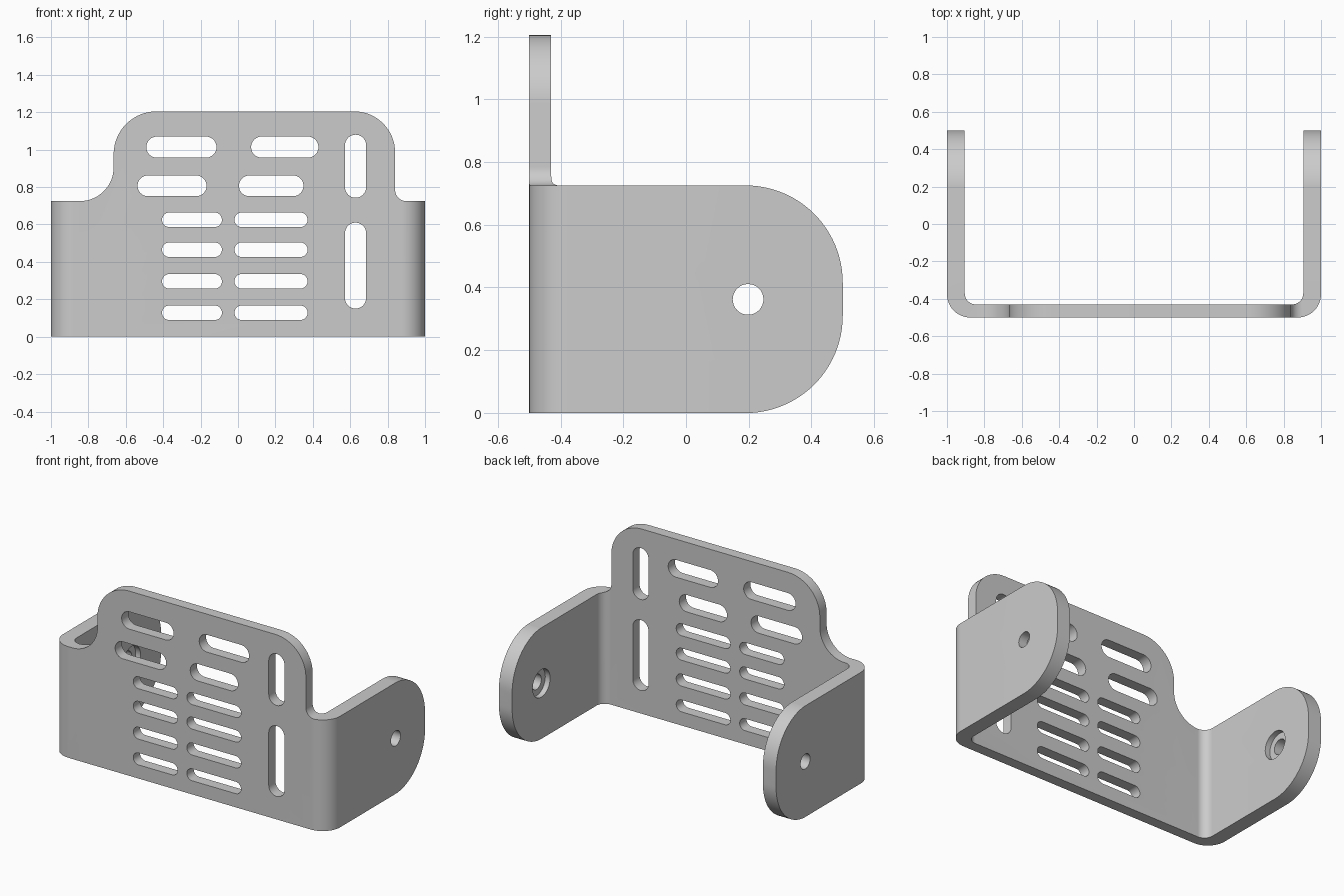
import bpy, bmesh, math
from mathutils import Vector

if "Cube" in bpy.data.objects:
    bpy.data.objects.remove(bpy.data.objects["Cube"])

grey = bpy.data.materials.new("light_grey")
grey.diffuse_color = (0.6, 0.6, 0.6, 1)
grey.use_nodes = True
grey.node_tree.nodes["Principled BSDF"].inputs["Base Color"].default_value = grey.diffuse_color


def arc(cx, cy, r, a0, a1, n=16):
    """Points on an arc, angles in degrees."""
    return [(cx + r * math.cos(math.radians(a0 + (a1 - a0) * i / n)),
             cy + r * math.sin(math.radians(a0 + (a1 - a0) * i / n))) for i in range(n + 1)]


def prism(name, outlines, axis, lo, hi):
    """Extrude closed 2D outlines along an axis, from lo to hi."""
    place = {"x": lambda a, b, t: (t, a, b),
             "y": lambda a, b, t: (a, t, b),
             "z": lambda a, b, t: (a, b, t)}[axis]
    bm = bmesh.new()
    for pts in outlines:
        face = bm.faces.new([bm.verts.new(place(a, b, lo)) for a, b in pts])
        ext = bmesh.ops.extrude_face_region(bm, geom=[face])
        verts = [g for g in ext["geom"] if isinstance(g, bmesh.types.BMVert)]
        bmesh.ops.translate(bm, verts=verts, vec=Vector(place(0, 0, hi - lo)))
    bmesh.ops.recalc_face_normals(bm, faces=bm.faces)
    mesh = bpy.data.meshes.new(name)
    bm.to_mesh(mesh)
    bm.free()
    mesh.materials.append(grey)
    obj = bpy.data.objects.new(name, mesh)
    bpy.context.collection.objects.link(obj)
    return obj


def boolean(target, cutter, operation):
    """Apply a boolean and remove the cutter."""
    cutter.hide_render = True
    mod = target.modifiers.new(cutter.name, "BOOLEAN")
    mod.operation, mod.solver, mod.object = operation, "EXACT", cutter
    bpy.context.view_layer.objects.active = target
    bpy.ops.object.modifier_apply(modifier=mod.name)
    bpy.data.objects.remove(cutter)


def slot(x0, x1, z0, z1):
    """Rounded slot outline, long in either direction."""
    if x1 - x0 > z1 - z0:
        r, zc = (z1 - z0) / 2, (z0 + z1) / 2
        return arc(x1 - r, zc, r, -90, 90) + arc(x0 + r, zc, r, 90, 270)
    r, xc = (x1 - x0) / 2, (x0 + x1) / 2
    return arc(xc, z1 - r, r, 0, 180) + arc(xc, z0 + r, r, 180, 360)


# Bent U-shaped plate, seen from above
R, r = 0.125, 0.06
channel = ([(-1, 0.5)] + arc(-1 + R, -0.5 + R, R, 180, 270)
           + arc(1 - R, -0.5 + R, R, 270, 360) + [(1, 0.5), (0.905, 0.5)]
           + arc(0.905 - r, -0.43 + r, r, 360, 270)
           + arc(-0.905 + r, -0.43 + r, r, 270, 180) + [(-0.905, 0.5)])
bracket = prism("bracket", [channel], "z", 0, 1.4)

# Front outline: low arms, raised rounded back plate
front = ([(-1.2, -0.2), (1.2, -0.2), (1.2, 0.725)]
         + arc(0.9, 0.785, 0.06, 270, 180)
         + arc(0.62, 0.985, 0.22, 0, 90)
         + arc(-0.435, 0.975, 0.23, 90, 180)
         + arc(-0.845, 0.905, 0.18, 0, -90) + [(-1.2, 0.725)])
boolean(bracket, prism("front_outline", [front], "y", -0.8, 0.8), "INTERSECT")

# Side outline: rounded arm ends
side = ([(-0.7, -0.0005)] + arc(0.19, 0.3095, 0.31, -90, 0, 24)
        + arc(0.19, 0.4155, 0.31, 0, 90, 24) + [(-0.2, 0.7255), (-0.2, 1.6), (-0.7, 1.6)])
boolean(bracket, prism("side_outline", [side], "x", -1.5, 1.5), "INTERSECT")

# Slots through the back plate
slots = [slot(-0.49, -0.115, 0.957, 1.07), slot(0.07, 0.43, 0.957, 1.07),
         slot(-0.537, -0.168, 0.751, 0.862), slot(0.005, 0.35, 0.751, 0.862),
         slot(0.572, 0.685, 0.743, 1.08), slot(0.572, 0.685, 0.15, 0.61)]
for z in (0.128, 0.296, 0.465, 0.625):
    slots += [slot(-0.406, -0.086, z - 0.039, z + 0.039),
              slot(-0.019, 0.372, z - 0.039, z + 0.039)]
boolean(bracket, prism("slot_cutters", slots, "y", -0.7, -0.3), "DIFFERENCE")

# Pivot holes with a shallow inner counterbore in each arm
hole = arc(0.198, 0.362, 0.049, 0, 360, 32)[:-1]
bore = arc(0.198, 0.362, 0.09, 0, 360, 32)[:-1]
boolean(bracket, prism("pivot_hole", [hole], "x", -1.5, 1.5), "DIFFERENCE")
boolean(bracket, prism("counterbore", [bore], "x", -0.94, 0.94), "DIFFERENCE")

# Smooth bends with crisp edges
bpy.ops.object.select_all(action="DESELECT")
bracket.select_set(True)
bpy.context.view_layer.objects.active = bracket
bpy.ops.object.shade_smooth_by_angle(angle=math.radians(30))
